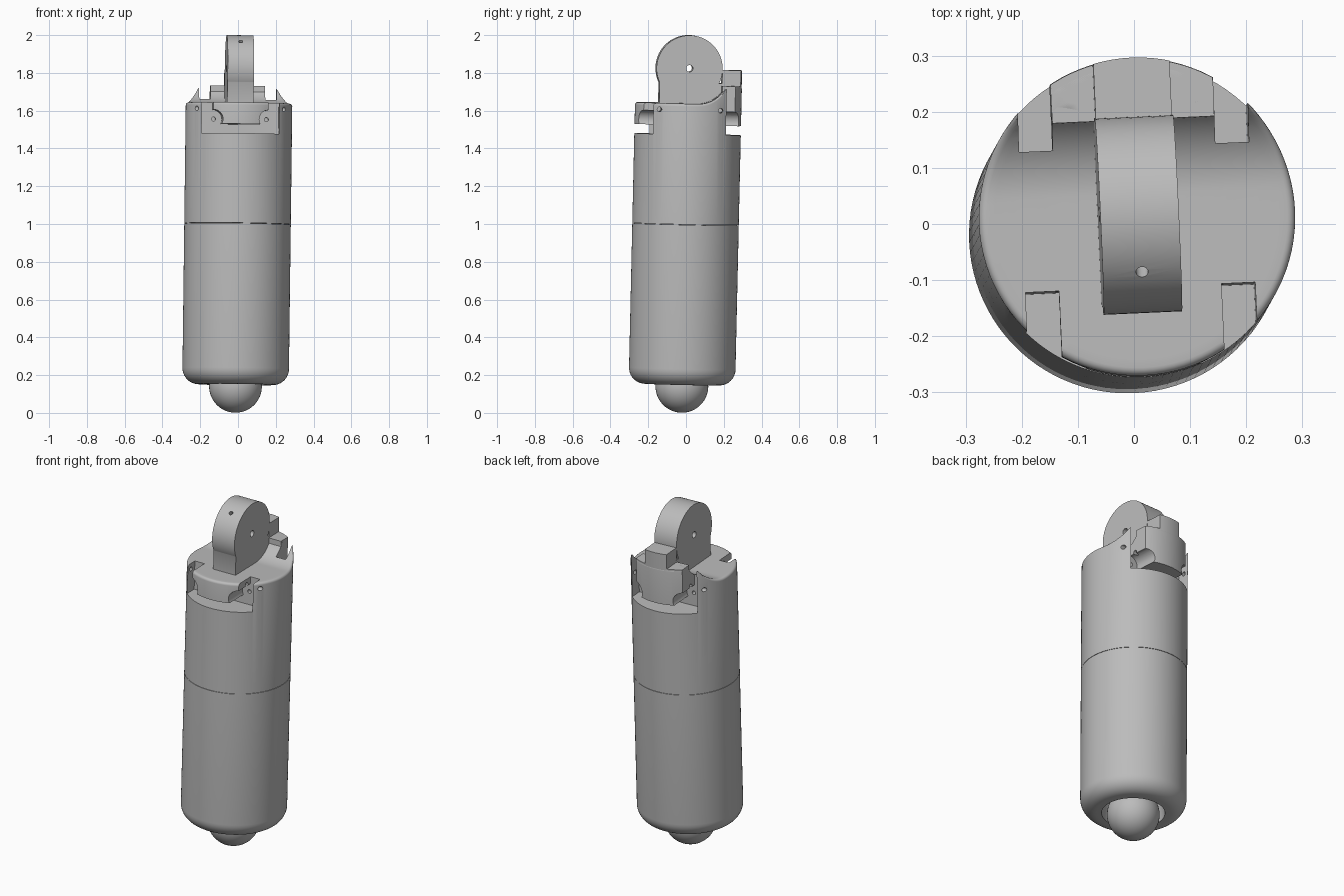
import bpy, bmesh
from math import radians, sin, cos, pi, sqrt
from mathutils import Matrix, Vector

cube = bpy.data.objects.get("Cube")
if cube:
    bpy.data.objects.remove(cube, do_unlink=True)

grey = bpy.data.materials.new("plain grey")
grey.use_nodes = True
grey.diffuse_color = (0.5, 0.5, 0.5, 1)
grey.node_tree.nodes["Principled BSDF"].inputs["Base Color"].default_value = (0.5, 0.5, 0.5, 1)

R = 0.282          # body radius
TOP = 1.64         # flat part of the top
FLOOR = 1.476      # bottom of the end notches
UNDER = 1.525      # underside of the end blocks
WALL = 0.125       # distance of the notch walls from the middle
WHEEL_Z = 1.825

# The whole model leans slightly and is turned a little about its axis
LEAN = (Matrix.Translation((-0.015, -0.025, 0)) @ Matrix.Rotation(0.0125, 4, 'Y')
        @ Matrix.Rotation(-0.0225, 4, 'X') @ Matrix.Rotation(radians(2.6), 4, 'Z'))


def make(name, bm):
    bmesh.ops.recalc_face_normals(bm, faces=bm.faces)
    mesh = bpy.data.meshes.new(name)
    bm.to_mesh(mesh)
    bm.free()
    mesh.materials.append(grey)
    ob = bpy.data.objects.new(name, mesh)
    bpy.context.collection.objects.link(ob)
    return ob


def lathe(name, profile, shape=None):
    bm = bmesh.new()
    verts = [bm.verts.new((r, 0, z)) for r, z in profile]
    edges = [bm.edges.new(pair) for pair in zip(verts, verts[1:])]
    bmesh.ops.spin(bm, geom=verts + edges, cent=(0, 0, 0), axis=(0, 0, 1),
                   angle=2 * pi, steps=96)
    bmesh.ops.remove_doubles(bm, verts=bm.verts, dist=1e-5)
    if shape:
        for v in bm.verts:
            shape(v)
        bmesh.ops.triangulate(bm, faces=bm.faces)
    return make(name, bm)


def box(name, x, y, z):
    bm = bmesh.new()
    bmesh.ops.create_cube(bm, size=1)
    for v in bm.verts:
        v.co = [(a + b) / 2 + c * (b - a) for c, (a, b) in zip(v.co, (x, y, z))]
    return make(name, bm)


def rod(name, start, end, radius, sides=24):
    start, end = Vector(start), Vector(end)
    axis = end - start
    place = Matrix.Translation((start + end) / 2) @ axis.to_track_quat('Z', 'Y').to_matrix().to_4x4()
    bm = bmesh.new()
    bmesh.ops.create_cone(bm, cap_ends=True, segments=sides, radius1=radius,
                          radius2=radius, depth=axis.length, matrix=place)
    return make(name, bm)


def boolean(ob, cutter, kind='DIFFERENCE'):
    mod = ob.modifiers.new("shape", 'BOOLEAN')
    mod.operation, mod.solver, mod.object = kind, 'EXACT', cutter
    bpy.context.view_layer.objects.active = ob
    bpy.ops.object.modifier_apply(modifier=mod.name)
    bpy.data.objects.remove(cutter, do_unlink=True)


# Lower body: rounded bottom edge and a socket for the ball
fillet = [(0.197 + 0.085 * sin(a), 0.235 - 0.085 * cos(a))
          for a in [pi / 2 * i / 10 for i in range(11)]]
lower_body = lathe("lower_body", [(0, 0.26), (0.16, 0.26), (0.168, 0.15)] + fillet
                   + [(R, 0.999), (0, 0.999)])

# Upper body: rounded rim, with the top sweeping up towards the back
SWEEP, SWEEP_Y = 0.1625, 0.042


def sweep_up(v):
    if v.co.z > TOP - 0.05:
        d = min(max(v.co.y - SWEEP_Y, 0), SWEEP)
        v.co.z += min(SWEEP - sqrt(SWEEP ** 2 - d * d), 1.736 - TOP)


rim = [(R - 0.014 + 0.014 * cos(a), TOP - 0.014 + 0.014 * sin(a))
       for a in [pi / 2 * i / 5 for i in range(6)]]
cap = [((R - 0.014) * (1 - i / 20), TOP) for i in range(1, 21)]
upper_body = lathe("upper_body", [(0, 1.001), (R, 1.001)] + rim + cap, sweep_up)

# Notches, block shapes and pin holes at the front and the back
for end in (-1, 1):
    y = tuple(sorted((end * WALL, end * 0.4)))
    boolean(upper_body, box("gap_cutter", (-0.205, 0.205), y, (FLOOR, UNDER)))
    for side in (-1, 1):
        x = tuple(sorted((side * 0.145, side * 0.205)))
        boolean(upper_body, box("slot_cutter", x, y, (FLOOR + 0.01, 2)))
        boolean(upper_body, rod("corner_cutter", (side * 0.146, end * WALL, 1.55),
                                (side * 0.146, end * 0.4, 1.55), 0.05, 32))
        boolean(upper_body, rod("pin_cutter", (side * 0.14, end * 0.1, 1.552),
                                (side * 0.14, end * 0.16, 1.552), 0.011, 16))
        pin_y = end * 0.162
        boolean(upper_body, rod("side_pin_cutter", (side * 0.12, pin_y, 1.607),
                                (side * 0.4, pin_y, 1.607), 0.012, 16))

# Raised back block and its tab, both following the round body
back_block = box("back_block", (-0.1445, 0.1445), (0.172, 0.4), (1.65, 1.736))
back_tab = box("back_tab", (-0.068, 0.068), (0.174, 0.4), (1.65, 1.82))
for part in (back_block, back_tab):
    boolean(part, rod("round_cutter", (0, 0, 1.5), (0, 0, 2), R - 0.001, 96), 'INTERSECT')

# Top wheel with a neck, an axle hole and a small rim hole
top_wheel = rod("top_wheel", (-0.07, 0, WHEEL_Z), (0.07, 0, WHEEL_Z), 0.175, 72)
boolean(top_wheel, box("neck", (-0.07, 0.07), (-0.157, 0.178), (1.6, 1.75)), 'UNION')
boolean(top_wheel, rod("axle_cutter", (-0.2, 0, WHEEL_Z), (0.2, 0, WHEEL_Z), 0.018))
boolean(top_wheel, rod("rim_hole_cutter", (0, -0.07, WHEEL_Z + 0.09),
                       (0, -0.14, WHEEL_Z + 0.19), 0.011, 16))

# Ball at the bottom
bm = bmesh.new()
bmesh.ops.create_uvsphere(bm, u_segments=48, v_segments=24, radius=0.14,
                          matrix=Matrix.Translation((0, 0, 0.141)))
bottom_ball = make("bottom_ball", bm)

# Smooth shading with sharp edges kept, then lean every part
parts = [lower_body, upper_body, back_block, back_tab, top_wheel, bottom_ball]
bpy.ops.object.select_all(action='DESELECT')
for part in parts:
    part.matrix_world = LEAN
    part.select_set(True)
bpy.context.view_layer.objects.active = upper_body
bpy.ops.object.shade_smooth_by_angle(angle=radians(30))
